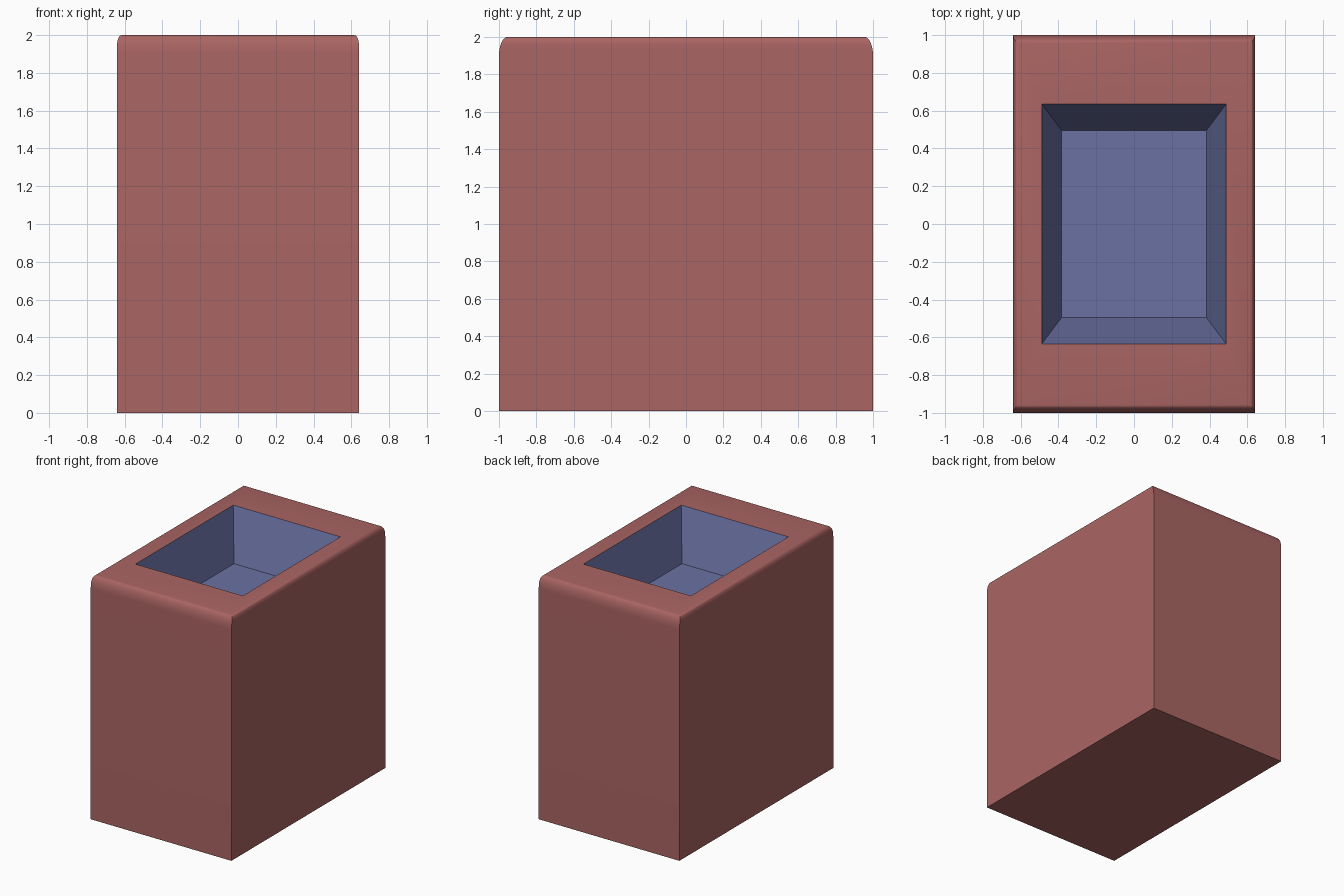
import bpy, math

if "Cube" in bpy.data.objects:
    bpy.data.objects.remove(bpy.data.objects["Cube"])


def ring(hx, hy, z):
    return [(-hx, -hy, z), (hx, -hy, z), (hx, hy, z), (-hx, hy, z)]


def loft(name, rings, color, cap_first=False, cap_last=False):
    """Skin a stack of rectangular rings into one object."""
    verts = [v for r in rings for v in ring(*r)]
    faces = []
    for k in range(len(rings) - 1):
        a, b = 4 * k, 4 * k + 4
        for i in range(4):
            j = (i + 1) % 4
            faces.append((a + i, a + j, b + j, b + i))
    if cap_first:
        faces.append((3, 2, 1, 0))
    if cap_last:
        n = 4 * (len(rings) - 1)
        faces.append((n, n + 1, n + 2, n + 3))
    mesh = bpy.data.meshes.new(name)
    mesh.from_pydata(verts, [], faces)
    obj = bpy.data.objects.new(name, mesh)
    bpy.context.collection.objects.link(obj)
    mat = bpy.data.materials.new(name + "_color")
    mat.diffuse_color = color
    mat.use_nodes = True
    mat.node_tree.nodes["Principled BSDF"].inputs["Base Color"].default_value = mat.diffuse_color
    mesh.materials.append(mat)
    bpy.ops.object.select_all(action='DESELECT')
    obj.select_set(True)
    bpy.context.view_layer.objects.active = obj
    bpy.ops.object.shade_smooth_by_angle(angle=math.radians(35))
    return obj


HX, HY, H = 0.64, 1.0, 2.0
OPEN_X, OPEN_Y = 0.488, 0.635


def inset(z, width, height):
    """Elliptical rounding: inward offset of a side at height z."""
    t = max(0.0, (z - (H - height)) / height)
    return width * (1 - math.sqrt(max(0.0, 1 - t * t)))


# Outer body: straight sides, rounded top rim, flat top up to the opening
body = [(HX, HY, 0.0)]
drop = 0.1
for k in range(9):
    z = H - drop + drop * math.sin(k / 8 * math.pi / 2)
    body.append((HX - inset(z, 0.025, 0.05), HY - inset(z, 0.045, drop), z))
body.append((OPEN_X, OPEN_Y, H))
loft("body", body, (0.40, 0.13, 0.125, 1), cap_first=True)

# Tapered recess in the top
loft("recess", [(OPEN_X, OPEN_Y, H), (0.383, 0.495, H - 0.4)],
     (0.145, 0.165, 0.36, 1), cap_last=True)
